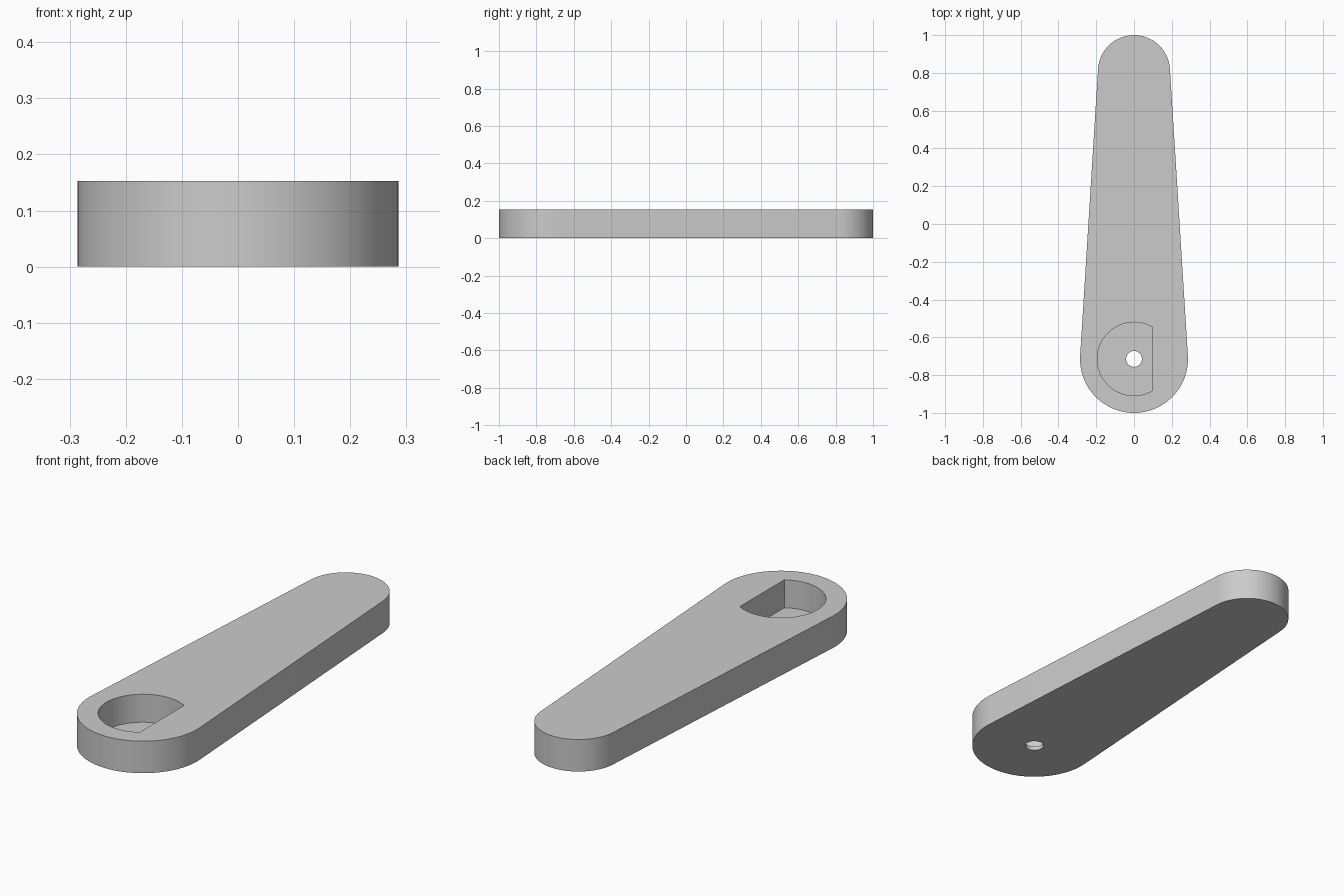
import bpy
import bmesh
from math import sin, cos, pi, asin, acos

# Remove the default cube
cube = bpy.data.objects.get("Cube")
if cube:
    bpy.data.objects.remove(cube, do_unlink=True)

U = 2 / 105                 # design unit: the arm is 105 units long
HEIGHT = 8 * U
FLOOR = 1 * U
BIG_R, SMALL_R = 15 * U, 10 * U
BIG_Y, SMALL_Y = -1 + BIG_R, 1 - SMALL_R
POCKET_R, FLAT_X, HOLE_R = 10.2 * U, 5.2 * U, 2.2 * U

grey = bpy.data.materials.new("plain grey")
grey.use_nodes = True
colour = (0.6, 0.6, 0.6, 1)
grey.diffuse_color = colour
grey.node_tree.nodes["Principled BSDF"].inputs["Base Color"].default_value = colour


def arc(cy, radius, start, end, steps=48):
    return [(radius * cos(start + (end - start) * i / steps),
             cy + radius * sin(start + (end - start) * i / steps))
            for i in range(steps + 1)]


def prism(name, outline, z0, z1):
    """Extrude a flat outline upwards into a solid."""
    bm = bmesh.new()
    base = bm.faces.new([bm.verts.new((x, y, z0)) for x, y in outline])
    top = bmesh.ops.extrude_face_region(bm, geom=[base])["geom"]
    verts = [g for g in top if isinstance(g, bmesh.types.BMVert)]
    bmesh.ops.translate(bm, verts=verts, vec=(0, 0, z1 - z0))
    bmesh.ops.recalc_face_normals(bm, faces=bm.faces)
    mesh = bpy.data.meshes.new(name)
    bm.to_mesh(mesh)
    bm.free()
    mesh.materials.append(grey)
    obj = bpy.data.objects.new(name, mesh)
    bpy.context.collection.objects.link(obj)
    return obj


# Tapered arm: two round ends joined by tangent sides
tilt = asin((BIG_R - SMALL_R) / (SMALL_Y - BIG_Y))
arm = prism("lever_arm",
            arc(SMALL_Y, SMALL_R, tilt, pi - tilt)
            + arc(BIG_Y, BIG_R, pi - tilt, 2 * pi + tilt),
            0, HEIGHT)

# D-shaped shaft pocket and the screw hole through its floor
flat = acos(FLAT_X / POCKET_R)
cutters = [
    prism("pocket_cutter", arc(BIG_Y, POCKET_R, flat, 2 * pi - flat, 64),
          FLOOR, HEIGHT + U),
    prism("screw_hole_cutter", arc(BIG_Y, HOLE_R, 0, 2 * pi, 32)[:-1],
          -U, FLOOR + U),
]

bpy.ops.object.select_all(action="DESELECT")
bpy.context.view_layer.objects.active = arm
arm.select_set(True)
for cutter in cutters:
    cutter.hide_render = True
    mod = arm.modifiers.new(cutter.name, "BOOLEAN")
    mod.operation = "DIFFERENCE"
    mod.solver = "EXACT"
    mod.object = cutter
    bpy.ops.object.modifier_apply(modifier=mod.name)
    bpy.data.objects.remove(cutter, do_unlink=True)

# Smooth round walls, crisp rims
bpy.ops.object.shade_smooth_by_angle(angle=pi / 6)
